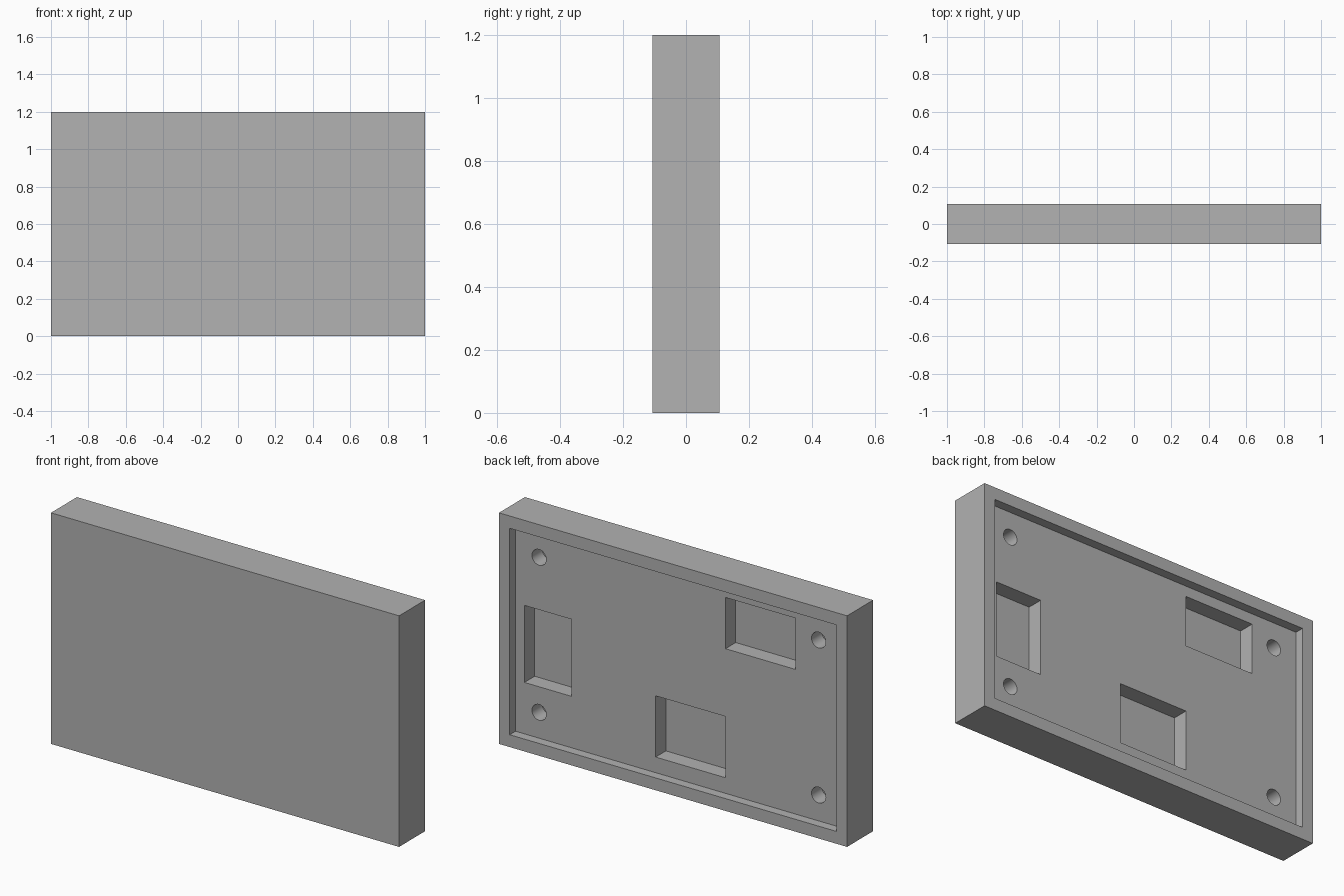
import bpy, bmesh, math
from mathutils import Matrix, Vector

if "Cube" in bpy.data.objects:
    bpy.data.objects.remove(bpy.data.objects["Cube"])

# Overall size and depths measured inwards from the back face
W, D, H = 2.0, 0.2133, 1.2
BACK = D / 2
RECESS, POCKET = 0.048, 0.132
RIM_X, RIM_Z = 0.062, 0.064

grey = bpy.data.materials.new("plain grey")
grey.diffuse_color = (0.445, 0.445, 0.445, 1)
grey.use_nodes = True
grey.node_tree.nodes["Principled BSDF"].inputs["Base Color"].default_value = grey.diffuse_color


def add_box(bm, x0, x1, y0, y1, z0, z1):
    centre = Vector((x0 + x1, y0 + y1, z0 + z1)) / 2
    size = (x1 - x0, y1 - y0, z1 - z0, 1)
    bmesh.ops.create_cube(bm, size=1, matrix=Matrix.Translation(centre) @ Matrix.Diagonal(size))


def add_hole(bm, x, z, r, y0, y1):
    place = Matrix.Translation((x, (y0 + y1) / 2, z)) @ Matrix.Rotation(math.pi / 2, 4, 'X')
    bmesh.ops.create_cone(bm, cap_ends=True, segments=32, radius1=r, radius2=r,
                          depth=y1 - y0, matrix=place)


def make_object(name, bm):
    mesh = bpy.data.meshes.new(name)
    bmesh.ops.recalc_face_normals(bm, faces=bm.faces)
    bm.to_mesh(mesh)
    bm.free()
    mesh.materials.append(grey)
    obj = bpy.data.objects.new(name, mesh)
    bpy.context.collection.objects.link(obj)
    return obj


# Solid panel
bm = bmesh.new()
add_box(bm, -W / 2, W / 2, -D / 2, D / 2, 0, H)
panel = make_object("panel", bm)

# Shallow recess inside the back rim
bm = bmesh.new()
add_box(bm, -W / 2 + RIM_X, W / 2 - RIM_X, BACK - RECESS, BACK + 0.1, RIM_Z, H - RIM_Z)
recess_cutter = make_object("recess_cutter", bm)

# Rectangular pockets and corner screw holes in the recess floor
bm = bmesh.new()
for x0, x1, z0, z1 in ((0.618, 0.887, 0.331, 0.731),
                       (-0.671, -0.268, 0.815, 1.081),
                       (-0.268, 0.133, 0.145, 0.463)):
    add_box(bm, x0, x1, BACK - POCKET, BACK + 0.1, z0, z1)
for x in (-0.803, 0.803):
    for z in (0.198, 1.003):
        add_hole(bm, x, z, 0.041, BACK - POCKET, BACK + 0.1)
pocket_cutter = make_object("pocket_cutter", bm)

# Cut the recess first, then the pockets and holes
bpy.context.view_layer.objects.active = panel
for cutter in (recess_cutter, pocket_cutter):
    cutter.hide_render = True
    mod = panel.modifiers.new(cutter.name, 'BOOLEAN')
    mod.operation = 'DIFFERENCE'
    mod.solver = 'EXACT'
    mod.object = cutter
    bpy.ops.object.modifier_apply(modifier=mod.name)
    bpy.data.objects.remove(cutter)

# Smooth hole walls, crisp edges elsewhere
bpy.ops.object.select_all(action='DESELECT')
panel.select_set(True)
bpy.ops.object.shade_smooth_by_angle(angle=math.radians(30))
